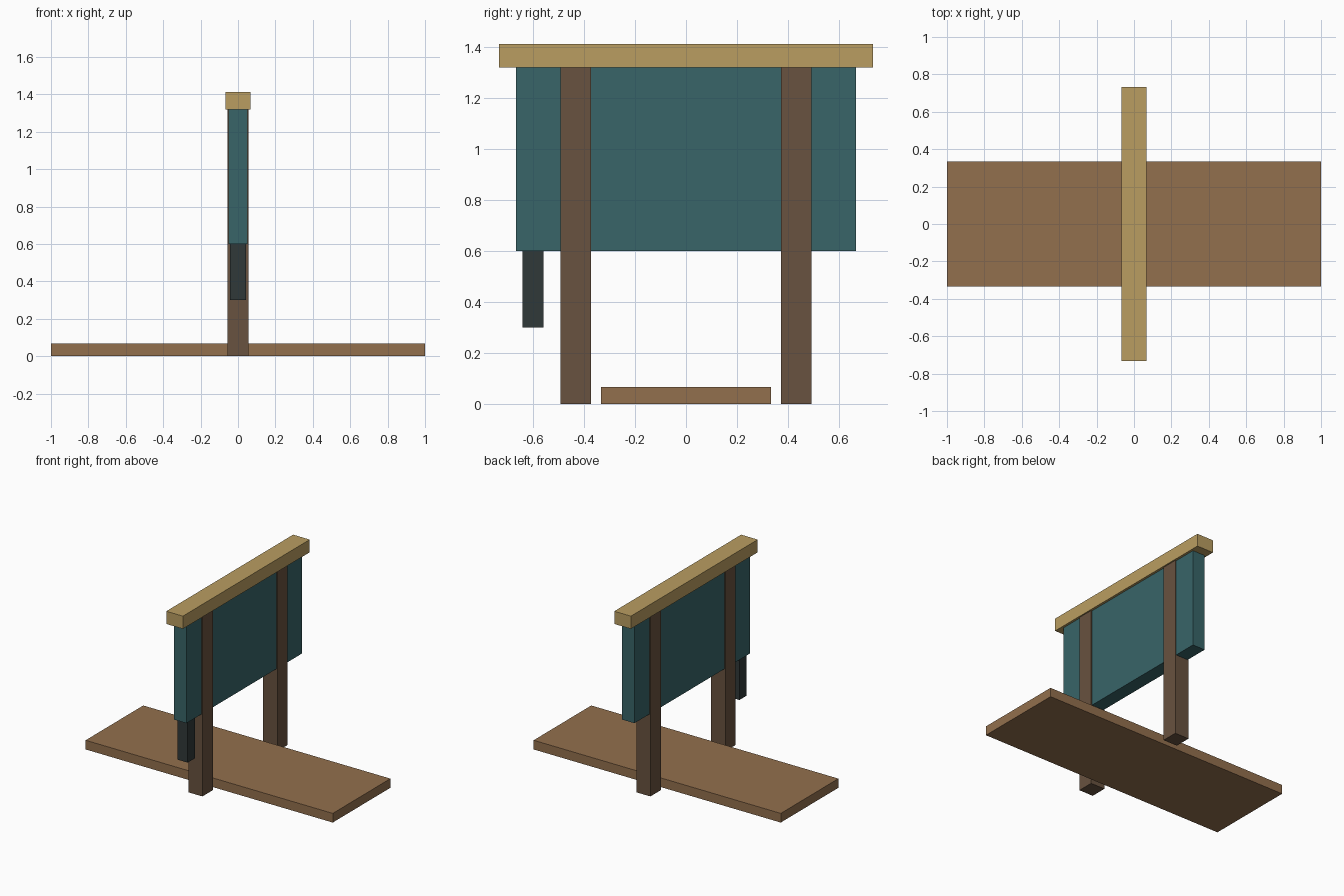
import bpy

if "Cube" in bpy.data.objects:
    bpy.data.objects.remove(bpy.data.objects["Cube"])


def material(name, rgb):
    m = bpy.data.materials.new(name)
    m.diffuse_color = (*rgb, 1)
    m.use_nodes = True
    m.node_tree.nodes["Principled BSDF"].inputs["Base Color"].default_value = m.diffuse_color
    return m


def box(name, x, y, z, mat):
    """Box from (min, max) ranges on each axis."""
    bpy.ops.mesh.primitive_cube_add(size=1, location=[sum(r) / 2 for r in (x, y, z)])
    ob = bpy.context.object
    ob.name = name
    ob.scale = [r[1] - r[0] for r in (x, y, z)]
    bpy.ops.object.transform_apply(location=False, rotation=False, scale=True)
    ob.data.materials.append(mat)
    return ob


plank = material("plank_wood", (0.29, 0.16, 0.075))
post = material("post_wood", (0.14, 0.085, 0.05))
teal = material("teal_paint", (0.04, 0.13, 0.14))
cap = material("cap_wood", (0.49, 0.34, 0.12))
dark = material("dark_metal", (0.03, 0.04, 0.04))

# Floor plank
box("base_plank", (-1, 1), (-0.333, 0.333), (0, 0.067), plank)

# Two posts, slightly proud of the panel
for name, y in (("front_post", -0.433), ("back_post", 0.433)):
    box(name, (-0.057, 0.057), (y - 0.06, y + 0.06), (0, 1.32), post)

# Panel, top rail and hanging tab
box("panel", (-0.05, 0.05), (-0.667, 0.667), (0.6, 1.32), teal)
box("top_rail", (-0.067, 0.067), (-0.733, 0.733), (1.32, 1.413), cap)
box("hanging_tab", (-0.042, 0.042), (-0.642, -0.558), (0.3, 0.6), dark)
